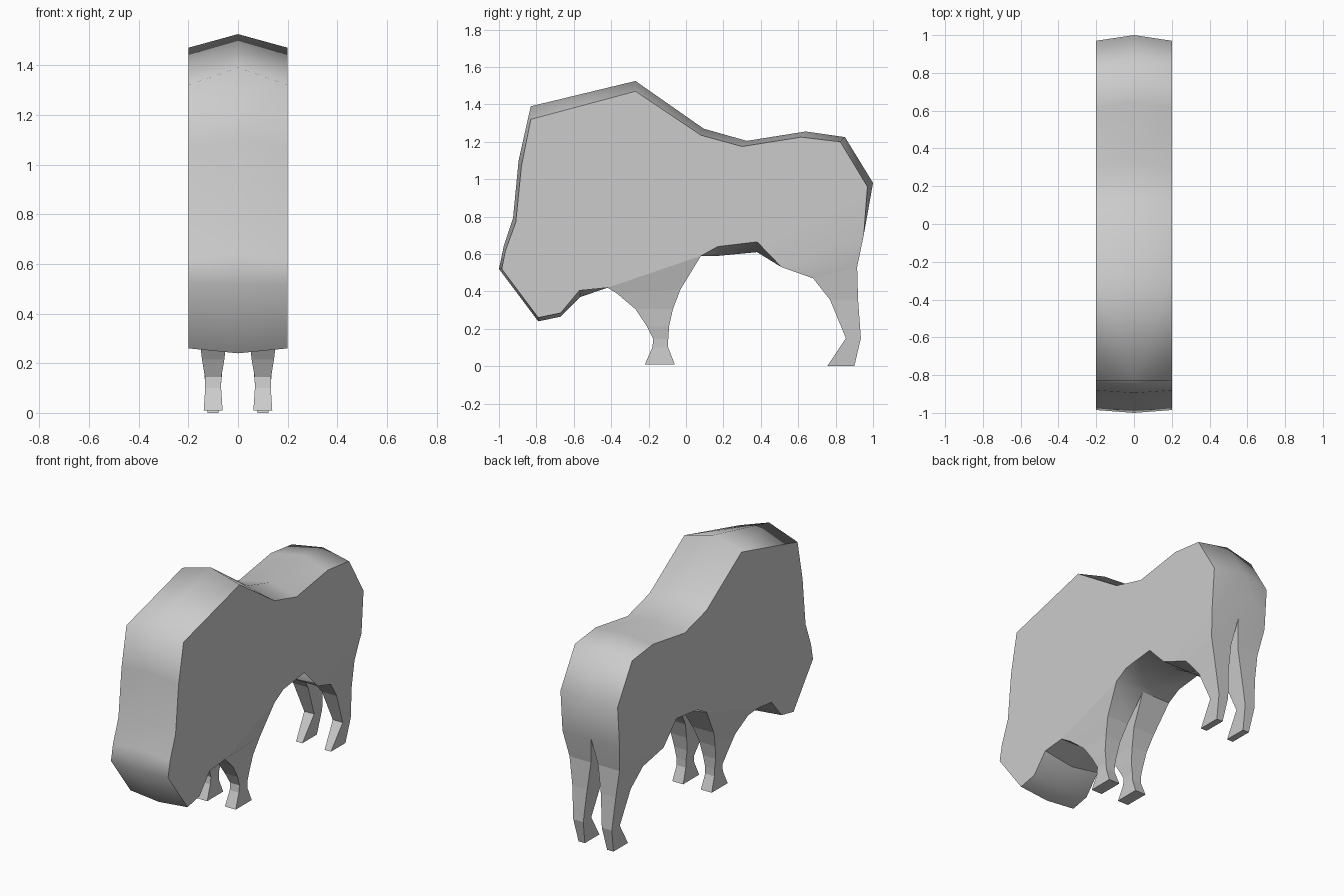
import bpy, bmesh, math

cube = bpy.data.objects.get("Cube")
if cube:
    bpy.data.objects.remove(cube)

# One plain grey for the whole animal
grey = bpy.data.materials.new("plain grey")
grey.use_nodes = True
COLOUR = (0.6, 0.6, 0.6, 1)
grey.diffuse_color = COLOUR
grey.node_tree.nodes["Principled BSDF"].inputs["Base Color"].default_value = COLOUR

HALF = 0.2
# Silhouette from rump over the back and head to the belly:
# flank point (y, z), then ridge point (y, z)
OUTLINE = [
    (.95, .70, .95, .70), (.97, .96, 1, .98), (.825, 1.2, .85, 1.225),
    (.615, 1.225, .64, 1.255), (.3, 1.175, .325, 1.205), (.08, 1.235, .095, 1.27),
    (-.27, 1.47, -.27, 1.525), (-.83, 1.32, -.83, 1.39), (-.88, 1.07, -.895, 1.1),
    (-.91, .77, -.925, .79), (-.965, .62, -.975, .64), (-.985, .52, -1, .52),
    (-.79, .26, -.79, .24), (-.67, .285, -.67, .265), (-.57, .405, -.565, .37),
    (-.42, .42, -.42, .42), (.08, .59, .08, .59), (.17, .64, .17, .59),
    (.38, .665, .38, .61), (.51, .53, .51, .53),
]
# Leg sections below the hip: front (y, z), back (y, z), half width
FRONT_LEG = [
    (-.37, .39, -.03, .41, .075), (-.27, .305, -.07, .305, .055),
    (-.21, .215, -.09, .215, .045), (-.175, .145, -.095, .145, .033),
    (-.18, .10, -.095, .10, .032), (-.22, .01, -.06, .01, .038),
]
HIND_LEG = [
    (.68, .47, .915, .53, .075), (.77, .355, .92, .355, .052),
    (.855, .15, .935, .15, .035), (.755, 0, .9, 0, .022),
]

bm = bmesh.new()

# Flank and the half strip running round to the ridge
flank = [bm.verts.new((HALF, y, z)) for y, z, _, _ in OUTLINE]
ridge = [bm.verts.new((0, y, z)) for _, _, y, z in OUTLINE]
bm.faces.new(flank)
hips = {15, 19}
for i in range(len(OUTLINE)):
    if i not in hips:
        j = (i + 1) % len(OUTLINE)
        bm.faces.new((flank[i], flank[j], ridge[j], ridge[i]))


def add_leg(front, back, sections):
    """Run a leg down from the open hip between two outline points."""
    ring = [ridge[front], flank[front], flank[back], ridge[back]]
    for fy, fz, by, bz, w in sections:
        lower = [bm.verts.new(p) for p in (
            (.1 - w, fy, fz), (.1 + w, fy, fz), (.1 + w, by, bz), (.1 - w, by, bz))]
        for k in range(4):
            n = (k + 1) % 4
            bm.faces.new((ring[k], ring[n], lower[n], lower[k])).material_index = 0
        ring = lower
    bm.faces.new(ring)


add_leg(15, 16, FRONT_LEG)
add_leg(19, 0, HIND_LEG)

# Other half
bmesh.ops.mirror(bm, geom=bm.verts[:] + bm.edges[:] + bm.faces[:],
                 axis='X', merge_dist=0.0005)
bmesh.ops.recalc_face_normals(bm, faces=bm.faces[:])

mesh = bpy.data.meshes.new("body_with_legs")
bm.to_mesh(mesh)
bm.free()
mesh.materials.append(grey)
body = bpy.data.objects.new("body_with_legs", mesh)
bpy.context.collection.objects.link(body)

# Soft back and head, crisp flank edges
bpy.ops.object.select_all(action='DESELECT')
body.select_set(True)
bpy.context.view_layer.objects.active = body
bpy.ops.object.shade_smooth_by_angle(angle=math.radians(64))
# Faceted legs
for face in mesh.polygons:
    if face.center.z < .5 and abs(face.center.x) > .03 and face.center.y > -.5:
        face.use_smooth = False
